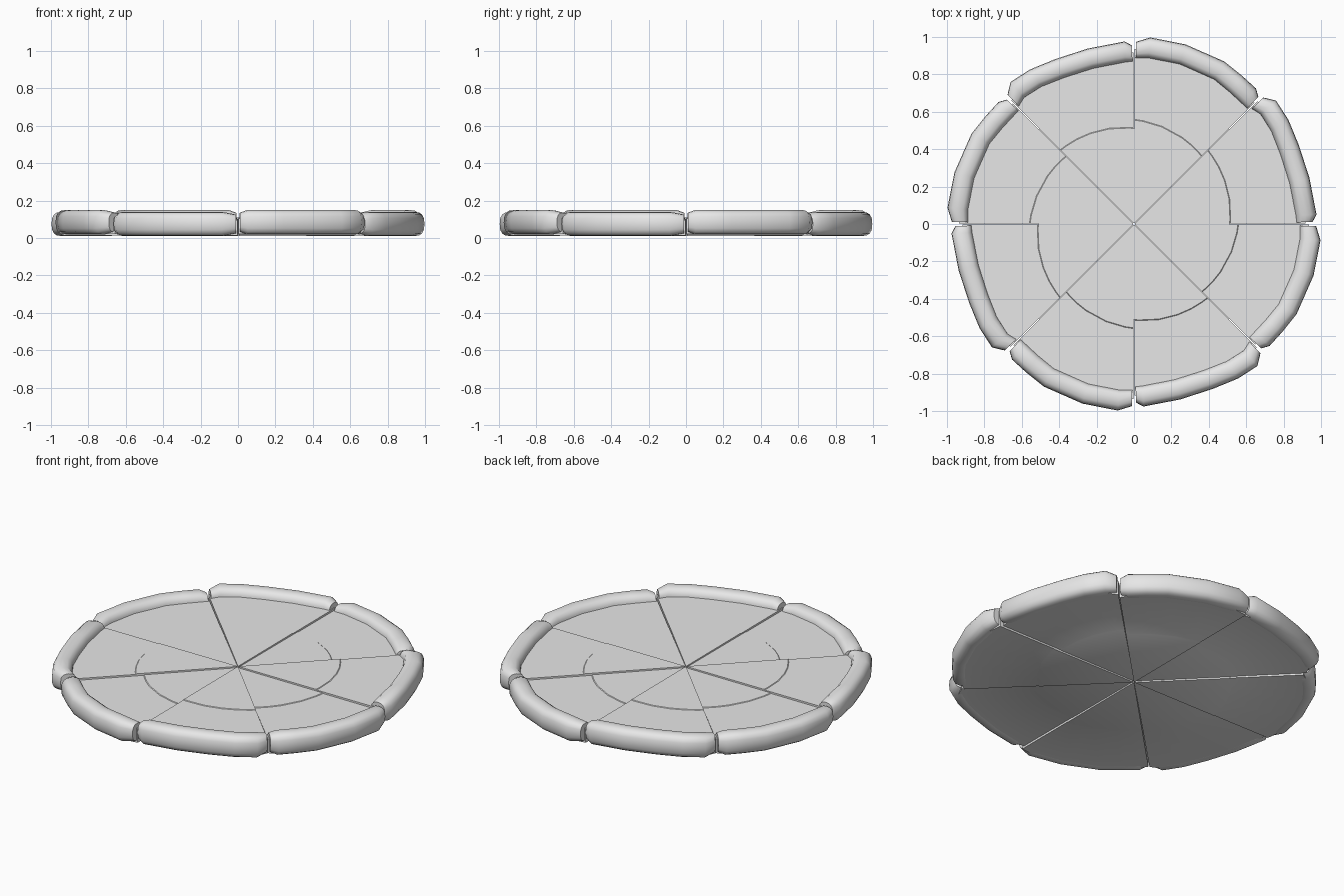
import bpy, bmesh, math

if "Cube" in bpy.data.objects:
    bpy.data.objects.remove(bpy.data.objects["Cube"])

# one plain grey for the whole model
grey = bpy.data.materials.new("plain grey")
grey.diffuse_color = (0.8, 0.8, 0.8, 1)
grey.use_nodes = True
grey.node_tree.nodes["Principled BSDF"].inputs["Base Color"].default_value = grey.diffuse_color

# outer edge of the two slice kinds: (angle in degrees, radius)
HIGH = [(0.6, 0.966), (3, 0.976), (14.7, 0.969), (25.5, 0.976), (34, 0.995), (41, 1.005), (44.4, 0.978)]
LOW = [(0.6, 0.962), (3, 0.974), (9, 0.98), (16, 0.993), (29, 0.998), (40, 1.0), (44.4, 0.985)]


def polar(deg, r, z):
    a = math.radians(deg)
    return (r * math.cos(a), r * math.sin(a), z)


def finish(bm, name, angle):
    bmesh.ops.recalc_face_normals(bm, faces=bm.faces)
    me = bpy.data.meshes.new(name)
    bm.to_mesh(me)
    bm.free()
    me.materials.append(grey)
    ob = bpy.data.objects.new(name, me)
    bpy.context.collection.objects.link(ob)
    bpy.ops.object.select_all(action='DESELECT')
    ob.select_set(True)
    bpy.context.view_layer.objects.active = ob
    bpy.ops.object.shade_smooth_by_angle(angle=math.radians(angle))


def wedge(name, start, edge, z0, z1):
    """Flat slice with a faint step ring part way out, closed at both cut sides."""
    bm = bmesh.new()
    loops = []
    for i, (t, r) in enumerate(edge):
        t = 0.15 + 44.7 * i / (len(edge) - 1) if i in (0, len(edge) - 1) else t
        ring = 0.51 + 0.045 * t / 45
        prof = [(0.006, z1), (ring, z1), (ring + 0.004, z1 - 0.003),
                (r - 0.05, z1 - 0.003), (r - 0.05, z0 + 0.002),
                (ring + 0.004, z0 + 0.002), (ring, z0), (0.006, z0)]
        loops.append([bm.verts.new(polar(start + t, pr, pz)) for pr, pz in prof])
    for a, b in zip(loops, loops[1:]):
        for k in range(len(a)):
            n = (k + 1) % len(a)
            bm.faces.new((a[k], b[k], b[n], a[n]))
    bm.faces.new(loops[0])
    bm.faces.new(list(reversed(loops[-1])))
    finish(bm, name, 30)


def crust(name, start, edge, z0, z1):
    """Puffy rim: squarish rounded tube along the outer edge, narrowed at its ends."""
    bm = bmesh.new()
    loops = []
    n, zc, hh, hw = 16, (z0 + z1) / 2, (z1 - z0) / 2, 0.056
    last = len(edge) - 1
    for i, (t, r) in enumerate(edge):
        s = 0.78 if i in (0, last) else 1.0
        loop = []
        for k in range(n):
            a = 2 * math.pi * k / n
            c, d = math.cos(a), math.sin(a)
            x = math.copysign(abs(c) ** 0.75, c) * hw * s
            z = math.copysign(abs(d) ** 0.75, d) * hh * s
            loop.append(bm.verts.new(polar(start + t, r - hw + x, zc + z)))
        loops.append(loop)
    for a, b in zip(loops, loops[1:]):
        for k in range(n):
            m = (k + 1) % n
            bm.faces.new((a[k], b[k], b[m], a[m]))
    bm.faces.new(loops[0])
    bm.faces.new(list(reversed(loops[-1])))
    finish(bm, name, 50)


# eight slices, alternately a little higher and lower
for i in range(8):
    if i % 2 == 0:
        wedge(f"slice_{i + 1}", 45 * i, HIGH, 0.018, 0.108)
        crust(f"crust_{i + 1}", 45 * i, HIGH, 0.018, 0.149)
    else:
        wedge(f"slice_{i + 1}", 45 * i, LOW, 0.010, 0.100)
        crust(f"crust_{i + 1}", 45 * i, LOW, 0.010, 0.139)
